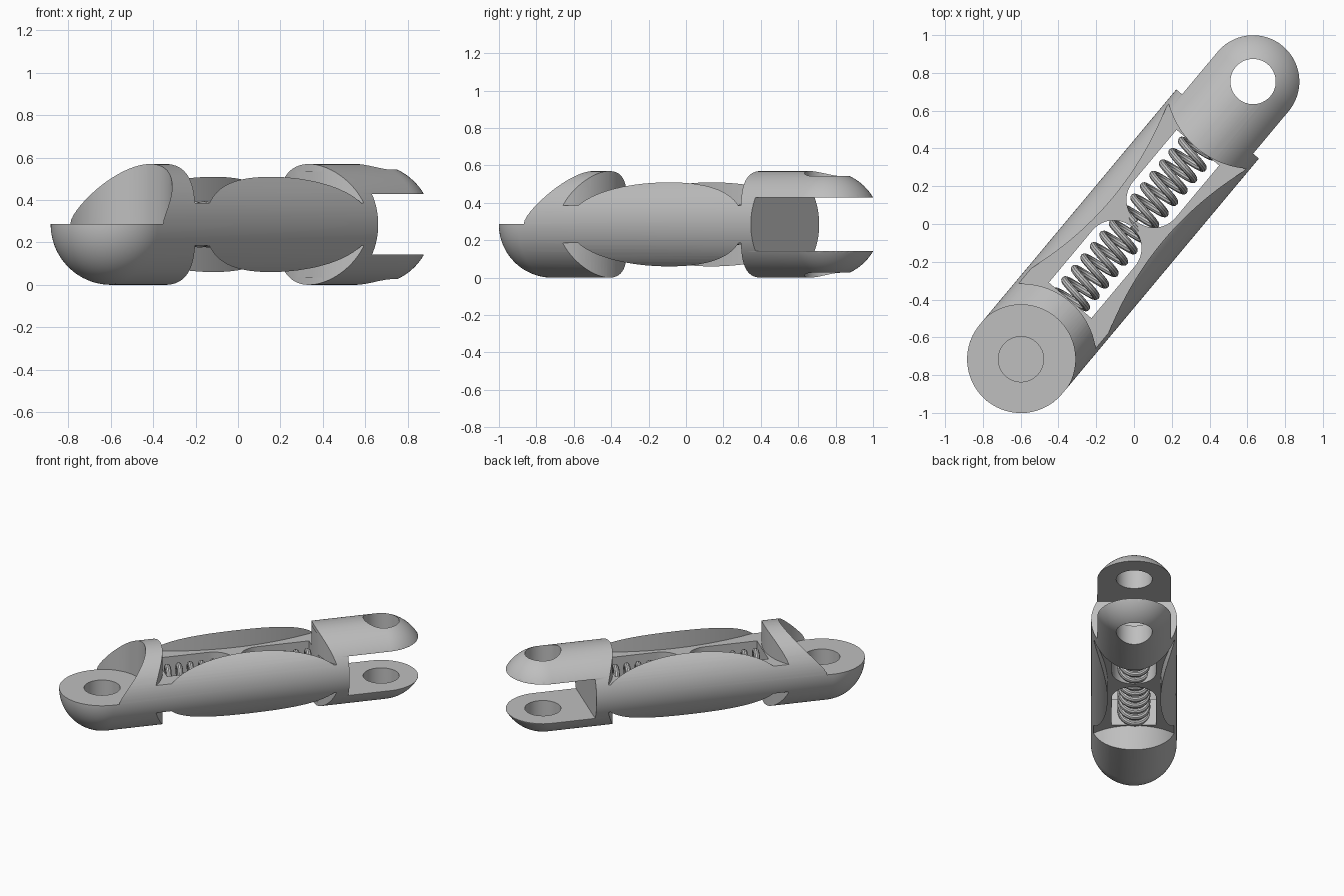
import bpy, bmesh, math
from mathutils import Matrix

cube = bpy.data.objects.get("Cube")
if cube:
    bpy.data.objects.remove(cube)

R = 0.285                  # body radius
EYE, FORK = -0.933, 0.983  # pivot centres along the link
TURN = Matrix.Translation((0, 0, R)) @ Matrix.Rotation(math.radians(50.1), 4, 'Z')

grey = bpy.data.materials.new("plain grey")
grey.use_nodes = True
colour = (0.52, 0.52, 0.52, 1)
grey.diffuse_color = colour
grey.node_tree.nodes["Principled BSDF"].inputs["Base Color"].default_value = colour


def make_object(name, bm):
    bmesh.ops.recalc_face_normals(bm, faces=bm.faces)
    mesh = bpy.data.meshes.new(name)
    bm.to_mesh(mesh)
    bm.free()
    mesh.materials.append(grey)
    obj = bpy.data.objects.new(name, mesh)
    bpy.context.collection.objects.link(obj)
    return obj


def arc(cx, radius, start, end, n=32):
    angles = [math.radians(start + (end - start) * i / n) for i in range(n + 1)]
    return [(cx + radius * math.cos(a), radius * math.sin(a)) for a in angles]


def prism(name, outline, z0, z1):
    bm = bmesh.new()
    face = bm.faces.new([bm.verts.new((x, y, z0)) for x, y in outline])
    ext = bmesh.ops.extrude_face_region(bm, geom=[face])
    top = [v for v in ext["geom"] if isinstance(v, bmesh.types.BMVert)]
    bmesh.ops.translate(bm, verts=top, vec=(0, 0, z1 - z0))
    return make_object(name, bm)


def apply_cut(body, cutter, operation='DIFFERENCE'):
    mod = body.modifiers.new(cutter.name, 'BOOLEAN')
    mod.operation, mod.solver, mod.object = operation, 'EXACT', cutter
    bpy.context.view_layer.objects.active = body
    bpy.ops.object.modifier_apply(modifier=mod.name)
    bpy.data.objects.remove(cutter)


def smooth(obj):
    bpy.ops.object.select_all(action='DESELECT')
    obj.select_set(True)
    bpy.context.view_layer.objects.active = obj
    bpy.ops.object.shade_smooth_by_angle(angle=math.radians(30))


# Body: round-ended rod, turned around its long axis
bm = bmesh.new()
profile = arc(EYE, R, 180, 90, 20) + arc(FORK, R, 90, 0, 20)
verts = [bm.verts.new((x, 0, y)) for x, y in profile]
edges = [bm.edges.new(pair) for pair in zip(verts, verts[1:])]
bmesh.ops.spin(bm, geom=verts + edges, cent=(0, 0, 0), axis=(1, 0, 0),
               angle=math.tau, steps=80, use_duplicate=False)
bmesh.ops.remove_doubles(bm, verts=bm.verts, dist=0.0005)
body = make_object("link_body", bm)

# Narrowed fork end
outline = [(0.69, -0.245)] + arc(FORK, 0.245, -90, 90, 40)
outline += [(0.69, 0.245), (0.69, 0.4), (-1.4, 0.4), (-1.4, -0.4), (0.69, -0.4)]
apply_cut(body, prism("fork_outline", outline, -0.5, 0.5), 'INTERSECT')

# Fork slot and through hole
slot = [(0.69, -0.4), (1.4, -0.4), (1.4, 0.4), (0.69, 0.4)]
apply_cut(body, prism("fork_slot", slot, -0.143, 0.143))
apply_cut(body, prism("fork_hole", arc(FORK, 0.12, 0, 351, 39), -0.5, 0.5))

# Half-height eye with a blind hole
apply_cut(body, prism("eye_seat", arc(EYE, 0.288, 0, 356.4, 99), 0.001, 0.5))
apply_cut(body, prism("eye_hole", arc(EYE, 0.12, 0, 351, 39), -0.18, 0.3))

# Waisted pockets above and below the web
wall = []
for i in range(41):
    x = 0.6 - 0.03 * i
    wall.append((x, 0.175 + 0.092 * ((x - 0.03) / 0.56) ** 2))
pocket = wall + arc(EYE, 0.4, 50, -50) + [(x, -y) for x, y in reversed(wall)]
pocket += arc(FORK, 0.462, 216, 144)
for name, low, high in (("top_pocket", 0.1, 0.5), ("bottom_pocket", -0.5, -0.1)):
    apply_cut(body, prism(name, pocket, low, high))

# Two windows, rounded towards the middle
for side in (-1, 1):
    window = arc(0.167, 0.147, 90, 270) + [(0.527, -0.147), (0.527, 0.147)]
    window = [(side * x, y) for x, y in window]
    apply_cut(body, prism("window", window, -0.25, 0.25))

body.data.transform(TURN)
smooth(body)

# Coil springs
for name, start, end in (("fork_spring", 0.01, 0.56), ("eye_spring", -0.56, -0.01)):
    curve = bpy.data.curves.new(name, 'CURVE')
    curve.dimensions = '3D'
    curve.bevel_depth, curve.bevel_resolution = 0.02, 3
    curve.use_fill_caps = True
    spline = curve.splines.new('POLY')
    count, turns, radius = 200, 7, 0.09
    spline.points.add(count)
    for i, point in enumerate(spline.points):
        f = i / count
        a = math.tau * turns * f
        point.co = (start + (end - start) * f, radius * math.sin(a), radius * math.cos(a), 1)
    curve.transform(TURN)
    curve.materials.append(grey)
    spring = bpy.data.objects.new(name, curve)
    bpy.context.collection.objects.link(spring)
    bpy.ops.object.select_all(action='DESELECT')
    spring.select_set(True)
    bpy.context.view_layer.objects.active = spring
    bpy.ops.object.convert(target='MESH')
    smooth(bpy.context.view_layer.objects.active)
